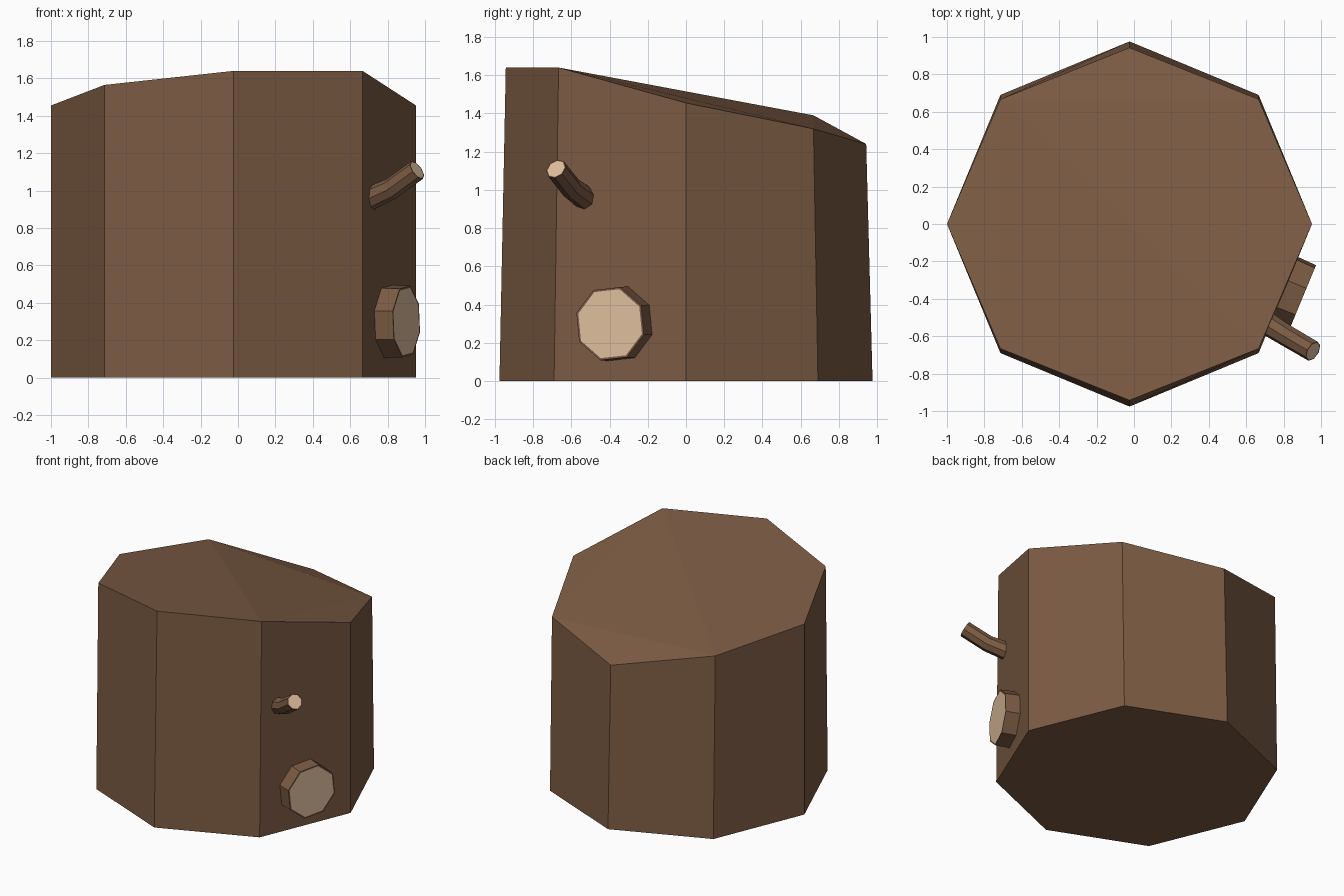
import bpy, bmesh, math
from mathutils import Vector

if "Cube" in bpy.data.objects:
    bpy.data.objects.remove(bpy.data.objects["Cube"])


def material(name, rgb):
    m = bpy.data.materials.new(name)
    m.diffuse_color = (*rgb, 1)
    m.use_nodes = True
    m.node_tree.nodes["Principled BSDF"].inputs["Base Color"].default_value = m.diffuse_color
    return m


bark = material("bark", (0.20, 0.105, 0.057))
wood = material("cut_wood", (0.74, 0.52, 0.34))


def finish(bm, name, mats):
    bmesh.ops.recalc_face_normals(bm, faces=bm.faces)
    me = bpy.data.meshes.new(name)
    bm.to_mesh(me)
    bm.free()
    for m in mats:
        me.materials.append(m)
    ob = bpy.data.objects.new(name, me)
    bpy.context.collection.objects.link(ob)
    return ob


def bridge(bm, a, b):
    n = len(a)
    for i in range(n):
        bm.faces.new((a[i], a[(i + 1) % n], b[(i + 1) % n], b[i]))


def limb(name, path, turn, sides=8):
    """Sweep rings along (point, radius, direction); last ring is a cut-wood cap."""
    bm = bmesh.new()
    rings = []
    for p, r, d in path:
        d = Vector(d).normalized()
        u = Vector((0, 0, 1)).cross(d).normalized()
        v = d.cross(u)
        angles = [turn + math.tau * i / sides for i in range(sides)]
        rings.append([bm.verts.new(Vector(p) + r * (math.cos(a) * u + math.sin(a) * v))
                      for a in angles])
    for a, b in zip(rings, rings[1:]):
        bridge(bm, a, b)
    bm.faces.new(rings[0][::-1])
    bm.faces.new(rings[-1]).material_index = 1
    return finish(bm, name, (bark, wood))


# Trunk: octagonal block, narrowing slightly front to back, with an uneven sloping top
CX, R = -0.024, 0.976
heights = [1.455, 1.32, 1.24, 1.39, 1.455, 1.565, 1.64, 1.64]
bm = bmesh.new()
low, top = [], []
for i, h in enumerate(heights):
    a = i * math.tau / 8
    x, y = CX + R * math.cos(a), R * math.sin(a)
    low.append(bm.verts.new((x, y, 0)))
    top.append(bm.verts.new((x, y * 0.966, h)))
bridge(bm, low, top)
bm.faces.new(low[::-1])
for t in ((3, 1, 2), (1, 7, 0), (3, 7, 1), (7, 5, 6), (5, 3, 4), (5, 7, 3)):
    bm.faces.new([top[k] for k in t])
finish(bm, "trunk", (bark,))

# Sawn knot: short octagonal stub square to the right-front face
n = Vector((math.cos(math.pi / 8), -math.sin(math.pi / 8), 0))
cap = Vector((0.90, -0.397, 0.30))
limb("sawn_knot", [(cap - 0.16 * n, 0.205, n), (cap - 0.005 * n, 0.2, n),
                   (cap, 0.199, n), (cap, 0.188, n)], math.radians(22.5 + 6))

# Twig: thin bent branch above the knot
base, bend, tip = Vector((0.70, -0.525, 0.955)), Vector((0.82, -0.60, 1.01)), Vector((0.957, -0.68, 1.11))
d0, d1 = (bend - base).normalized(), (tip - bend).normalized()
limb("twig", [(base, 0.063, d0), (bend, 0.058, d0 + d1),
              (tip, 0.057, d1), (tip, 0.05, d1)], math.radians(10))
